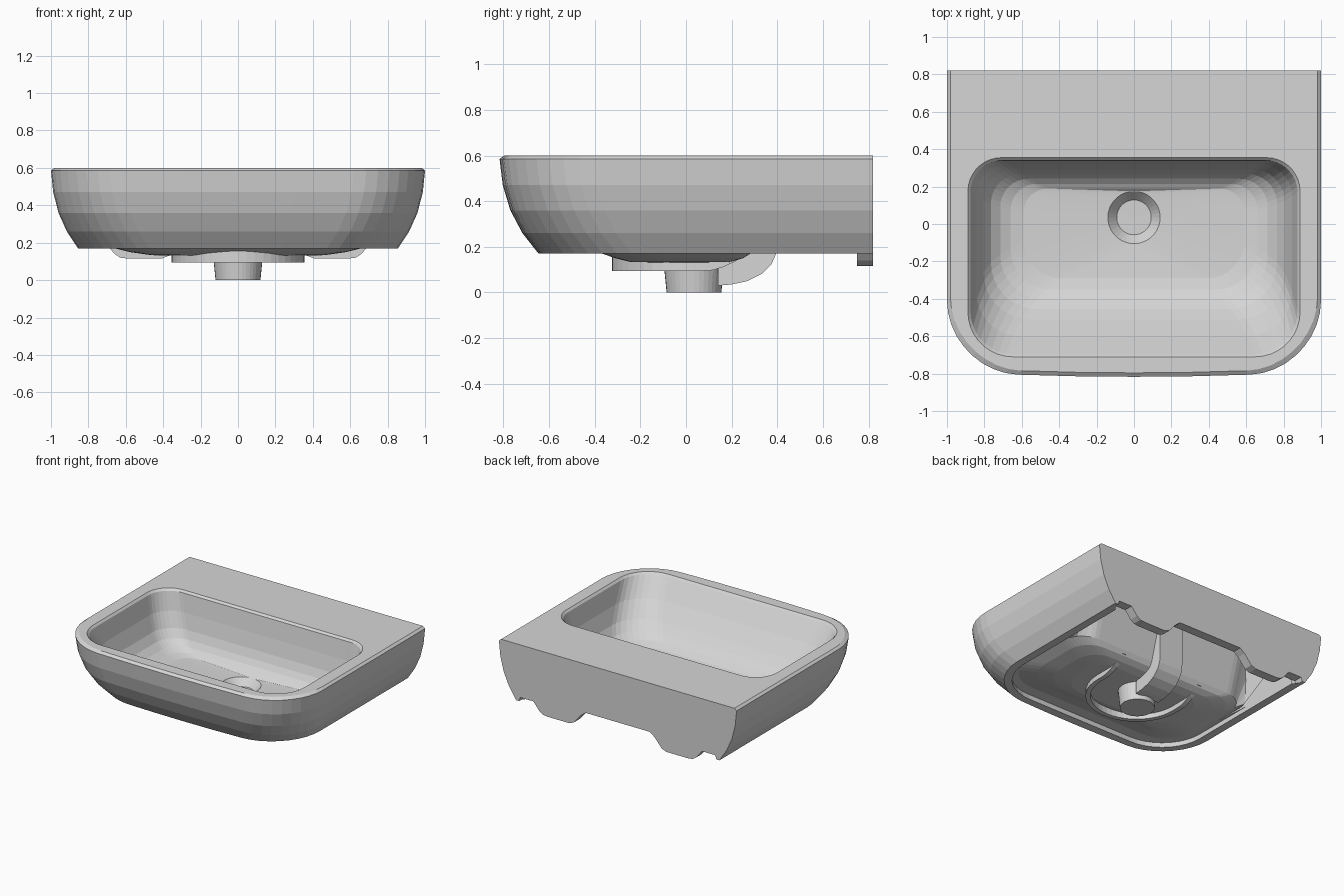
import bpy, bmesh, math
from mathutils import Vector

cube = bpy.data.objects.get("Cube")
if cube:
    bpy.data.objects.remove(cube)

ceramic = bpy.data.materials.new("grey_ceramic")
ceramic.use_nodes = True
GREY = (0.67, 0.67, 0.67, 1)
ceramic.diffuse_color = GREY
ceramic.node_tree.nodes["Principled BSDF"].inputs["Base Color"].default_value = GREY

BACK = 0.82       # wall side of the basin
WALL = 0.75       # inner side of the back wall
DRAIN_Y = 0.035


def finish(name, bm):
    bmesh.ops.remove_doubles(bm, verts=bm.verts, dist=0.0005)
    mesh = bpy.data.meshes.new(name)
    bm.to_mesh(mesh)
    bm.free()
    mesh.materials.append(ceramic)
    obj = bpy.data.objects.new(name, mesh)
    bpy.context.collection.objects.link(obj)
    return obj


def ring(z, half, front, back, r_front, r_back, bow=0.0, steps=9, edge=4):
    """Rounded rectangle, counter-clockwise, with a gently bowed front."""
    centres = [(half - r_back, back - r_back, r_back), (r_back - half, back - r_back, r_back),
               (r_front - half, front + r_front, r_front), (half - r_front, front + r_front, r_front)]
    corners = []
    for k, (cx, cy, r) in enumerate(centres):
        arc = []
        for i in range(steps + 1):
            a = math.pi / 2 * (k + i / steps)
            arc.append(Vector((cx + r * math.cos(a), cy + r * math.sin(a), z)))
        corners.append(arc)
    pts = []
    for k, arc in enumerate(corners):
        pts += arc
        nxt = corners[(k + 1) % 4][0]
        pts += [arc[-1].lerp(nxt, i / edge) for i in range(1, edge)]
    if bow:
        for p in pts:
            t = min(1, max(0, (front + r_front - p.y) / r_front))
            p.y -= bow * t * (1 - (p.x / half) ** 2)
    return pts


def circle(z, r):
    return ring(z, r, DRAIN_Y - r, DRAIN_Y + r, r, r)


def raised_back(pts):
    """Lift the part of a ring behind the bowl to form the deep rear cavity."""
    for p in pts:
        p.z += 0.31 * min(1, max(0, (p.y - 0.28) / 0.1))
    return pts


def loft(bm, rings):
    rows = [[bm.verts.new(p) for p in pts] for pts in rings]
    n = len(rows[0])
    for a, b in zip(rows, rows[1:]):
        for i in range(n):
            j = (i + 1) % n
            bm.faces.new((a[i], a[j], b[j], b[i]))


def extrude_profile(name, pts, offset):
    """Flat outline pushed along an offset vector."""
    bm = bmesh.new()
    face = bm.faces.new([bm.verts.new(p) for p in pts])
    res = bmesh.ops.extrude_face_region(bm, geom=[face], use_keep_orig=True)
    verts = [g for g in res["geom"] if isinstance(g, bmesh.types.BMVert)]
    bmesh.ops.translate(bm, verts=verts, vec=offset)
    bmesh.ops.recalc_face_normals(bm, faces=bm.faces)
    return finish(name, bm)


# Outer side profile: height and inset
side = [(0.17, 0.145), (0.26, 0.085), (0.36, 0.04), (0.47, 0.012), (0.585, 0), (0.6, 0.018)]

# Basin: underside, foot rim, outer wall, deck, bowl and drain cup in one skin
under = [circle(0.13, 0.0),
         ring(0.133, 0.46, -0.24, 0.19, 0.18, 0.14),
         ring(0.15, 0.58, -0.31, 0.25, 0.22, 0.16),
         ring(0.175, 0.68, -0.38, 0.29, 0.24, 0.17),
         ring(0.21, 0.76, -0.50, 0.31, 0.26, 0.18),
         raised_back(ring(0.21, 0.78, -0.55, 0.40, 0.28, 0.2)),
         raised_back(ring(0.21, 0.80, -0.585, WALL, 0.34, 0)),
         ring(0.17, 0.795, -0.58, WALL, 0.34, 0)]
outer = [ring(z, 1 - d, -0.787 + 1.18 * d, BACK, 0.38, 0, 0.03) for z, d in side]
bowl = [ring(0.60, 0.888, -0.71, 0.355, 0.24, 0.18),
        ring(0.585, 0.874, -0.697, 0.34, 0.23, 0.17),
        ring(0.45, 0.845, -0.60, 0.318, 0.24, 0.17),
        ring(0.34, 0.805, -0.51, 0.292, 0.25, 0.17),
        ring(0.28, 0.765, -0.455, 0.268, 0.25, 0.16),
        ring(0.24, 0.715, -0.405, 0.242, 0.24, 0.15),
        ring(0.215, 0.66, -0.35, 0.215, 0.22, 0.14),
        ring(0.2, 0.59, -0.29, 0.19, 0.2, 0.13),
        circle(0.185, 0.14), circle(0.12, 0.083), circle(0.12, 0.0)]
bm = bmesh.new()
loft(bm, under + outer + bowl)
at_wall = [f for f in bm.faces if all(v.co.y > WALL - 0.005 for v in f.verts)]
bmesh.ops.delete(bm, geom=at_wall, context="FACES")
finish("basin", bm)

# Back wall with two hanging lugs and a raised middle
half = [(0.6, 0.982)] + [(z, 1 - d) for z, d in reversed(side[:-1])]
half += [(0.17, 0.83), (0.2, 0.82), (0.2, 0.71), (0.17, 0.685), (0.14, 0.66), (0.12, 0.63),
         (0.115, 0.59), (0.115, 0.41), (0.13, 0.37), (0.2, 0.31), (0.23, 0.27)]
outline = [(x, BACK, z) for z, x in half] + [(-x, BACK, z) for z, x in reversed(half)]
extrude_profile("back_wall", outline, (0, WALL - BACK, 0))

# Overflow channel from the drain up the back of the bowl
path = [(0.14, 0.03), (0.2, 0.035), (0.27, 0.05), (0.33, 0.08), (0.375, 0.125), (0.395, 0.17),
        (0.4, 0.22), (0.4, 0.52), (0.38, 0.52), (0.31, 0.26), (0.2, 0.16), (0.14, 0.12)]
extrude_profile("overflow_channel", [(-0.1, y, z) for y, z in path], (0.2, 0, 0))

# Drain outlet
bm = bmesh.new()
loft(bm, [circle(0.15, 0.135), circle(0.0, 0.12), circle(0.0, 0.0)])
bmesh.ops.recalc_face_normals(bm, faces=bm.faces)
finish("drain_outlet", bm)

# U-shaped rib around the drain, its legs rising into the bowl towards the back
arms = [i * 0.045 for i in range(6, 0, -1)]
turns = [math.pi * (1 + i / 24) for i in range(25)]
spine = [(-1, 0, y) for y in arms] + [(math.cos(a), math.sin(a), 0) for a in turns]
spine += [(1, 0, y) for y in reversed(arms)]
bm = bmesh.new()
rows = []
for c, s, back in spine:
    low = 0.095 + 0.08 * max(0, (back - 0.07) / 0.18) ** 1.5
    rows.append([bm.verts.new((r * c, r * s + 0.03 + back, z))
                 for r, z in ((0.355, 0.185), (0.355, low), (0.32, low), (0.32, 0.185))])
for a, b in zip(rows, rows[1:]):
    for k in range(4):
        bm.faces.new((a[k], a[(k + 1) % 4], b[(k + 1) % 4], b[k]))
bm.faces.new(rows[0])
bm.faces.new(rows[-1])
bmesh.ops.recalc_face_normals(bm, faces=bm.faces)
finish("support_rib", bm)
